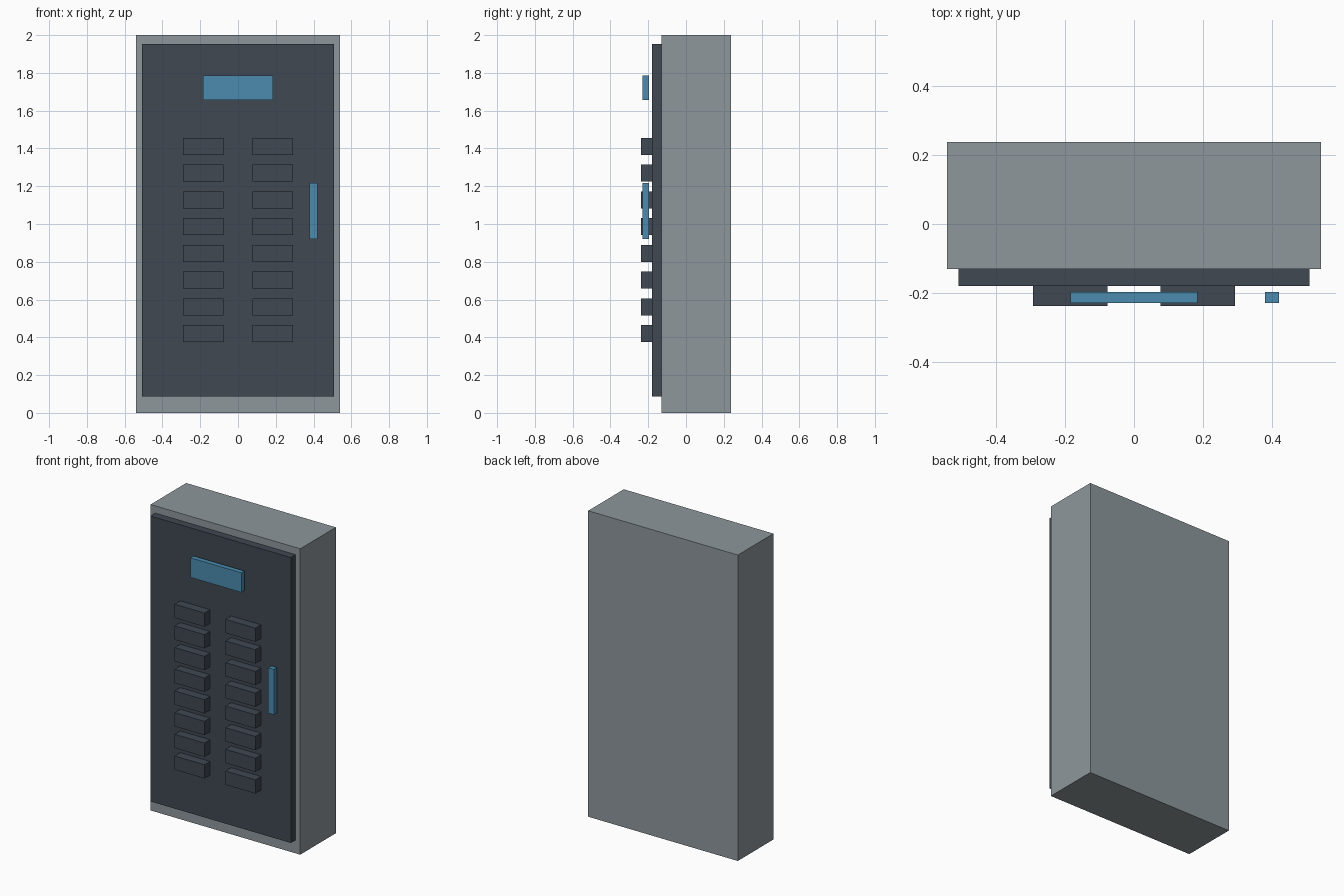
import bpy

if "Cube" in bpy.data.objects:
    bpy.data.objects.remove(bpy.data.objects["Cube"])


def material(name, rgb):
    mat = bpy.data.materials.new(name)
    mat.diffuse_color = (*rgb, 1)
    mat.use_nodes = True
    mat.node_tree.nodes["Principled BSDF"].inputs["Base Color"].default_value = mat.diffuse_color
    return mat


GREY = material("grey_paint", (0.27, 0.31, 0.33))
DARK = material("dark_panel", (0.05, 0.065, 0.085))
BLUE = material("blue_trim", (0.07, 0.26, 0.43))


def box(name, x, y, z, mat):
    """Box spanning the (min, max) pair on each axis."""
    spans = (x, y, z)
    bpy.ops.mesh.primitive_cube_add(size=1, location=[(a + b) / 2 for a, b in spans])
    obj = bpy.context.object
    obj.name = name
    obj.scale = [b - a for a, b in spans]
    bpy.ops.object.transform_apply(location=False, rotation=False, scale=True)
    obj.data.materials.append(mat)
    return obj


# Cabinet body and front door
box("cabinet", (-0.541, 0.541), (-0.13, 0.2375), (0, 2), GREY)
box("door", (-0.508, 0.508), (-0.18, -0.13), (0.087, 1.953), DARK)

# Sign plate and handle, standing just off the door
box("sign_plate", (-0.184, 0.184), (-0.229, -0.197), (1.657, 1.785), BLUE)
box("handle", (0.379, 0.42), (-0.229, -0.197), (0.92, 1.217), BLUE)

# Two columns of eight breakers
for side, cx in (("left", -0.184), ("right", 0.184)):
    for row in range(8):
        cz = 0.419 + row * 0.1417
        box(f"breaker_{side}_{row + 1}", (cx - 0.108, cx + 0.108),
            (-0.2375, -0.18), (cz - 0.045, cz + 0.045), DARK)
